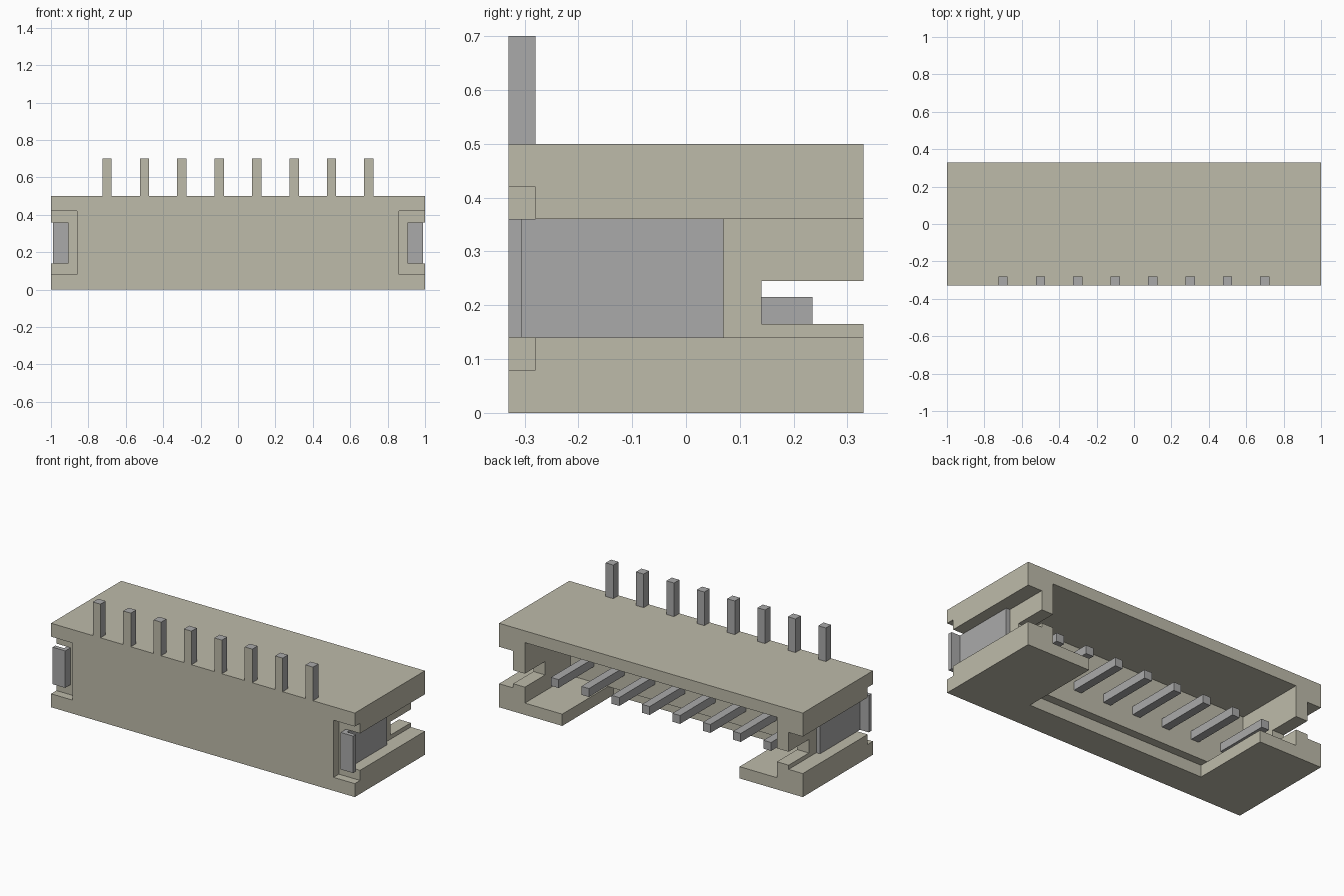
import bpy
import bmesh
from mathutils import Vector

cube = bpy.data.objects.get("Cube")
if cube:
    bpy.data.objects.remove(cube, do_unlink=True)


def material(name, rgb):
    m = bpy.data.materials.new(name)
    m.use_nodes = True
    colour = (*rgb, 1.0)
    m.diffuse_color = colour
    bsdf = next(n for n in m.node_tree.nodes if n.type == 'BSDF_PRINCIPLED')
    bsdf.inputs["Base Color"].default_value = colour
    return m


BEIGE = material("beige_plastic", (0.515, 0.497, 0.402))
GREY = material("grey_metal", (0.40, 0.40, 0.40))


def boxes(name, ranges, mats):
    """One object made of axis-aligned boxes given as (x0, x1, y0, y1, z0, z1)."""
    bm = bmesh.new()
    for x0, x1, y0, y1, z0, z1 in ranges:
        lo, hi = Vector((x0, y0, z0)), Vector((x1, y1, z1))
        verts = bmesh.ops.create_cube(bm, size=1)["verts"]
        for v in verts:
            v.co = (lo + hi) / 2 + v.co * (hi - lo)
    bmesh.ops.recalc_face_normals(bm, faces=bm.faces)
    mesh = bpy.data.meshes.new(name)
    bm.to_mesh(mesh)
    bm.free()
    for m in mats:
        mesh.materials.append(m)
    ob = bpy.data.objects.new(name, mesh)
    bpy.context.scene.collection.objects.link(ob)
    return ob


def mirrored(box):
    x0, x1, *rest = box
    return [box, (-x1, -x0, *rest)]


# Main dimensions
X, Y, H = 1.0, 0.33, 0.5
FLOOR, CEILING = 0.07, 0.43
OUT = 0.2                     # overshoot of the cutters
WALL_IN, WALL_OUT = 0.83, 0.907

# Housing: a block with these volumes cut away
housing = boxes("housing", [(-X, X, -Y, Y, 0, H)], [BEIGE])
cuts = [
    # opening under the cavity
    [(-0.584, 0.584, -0.15, Y + OUT, -OUT, FLOOR)],
    # main cavity, open at the back
    [(-WALL_IN, WALL_IN, -0.10, Y + OUT, FLOOR, CEILING)],
    # grooves along both ends
    mirrored((WALL_OUT, X + OUT, -Y - OUT, Y + OUT, 0.14, 0.36)),
    # shallow recesses at the front corners
    mirrored((0.86, X + OUT, -Y - OUT, -0.28, 0.08, 0.42)),
    # slots through the end walls
    mirrored((0.75, 0.95, 0.14, Y + OUT, 0.165, 0.245)),
]
cutters = []
for i, ranges in enumerate(cuts):
    cutter = boxes(f"cutter_{i}", ranges, [BEIGE])
    cutter.hide_render = True
    mod = housing.modifiers.new(f"cut_{i}", 'BOOLEAN')
    mod.operation = 'DIFFERENCE'
    mod.solver = 'EXACT'
    mod.object = cutter
    cutters.append(cutter)

# Bake the cuts and drop the cutters
bpy.context.view_layer.update()
graph = bpy.context.evaluated_depsgraph_get()
baked = bpy.data.meshes.new_from_object(housing.evaluated_get(graph))
housing.modifiers.clear()
housing.data = baked
for cutter in cutters:
    bpy.data.objects.remove(cutter, do_unlink=True)

# Contact pins: upright tails on top, straight blades in the cavity
for i in range(8):
    x = -0.7 + 0.2 * i
    tail = boxes(f"pin_tail_{i + 1}",
                 [(x - 0.025, x + 0.025, -Y, -0.28, H, 0.70)], [GREY, BEIGE])
    for face in tail.data.polygons:
        if face.normal.y < -0.9:      # plastic-coloured front face
            face.material_index = 1
    boxes(f"pin_blade_{i + 1}",
          [(x - 0.025, x + 0.025, -0.11, 0.235, 0.165, 0.215)], [GREY])

# Metal clips: a flat plate in each groove with a tab turned out at the front
for side, name in ((1, "left"), (-1, "right")):
    for part, (x0, x1, y0, y1) in {
        "tab": (WALL_OUT, 0.99, -Y, -0.305),
        "plate": (WALL_OUT, 0.932, -0.305, 0.07),
    }.items():
        a, b = sorted((side * x0, side * x1))
        boxes(f"{name}_clip_{part}", [(a, b, y0, y1, 0.14, 0.36)], [GREY])
